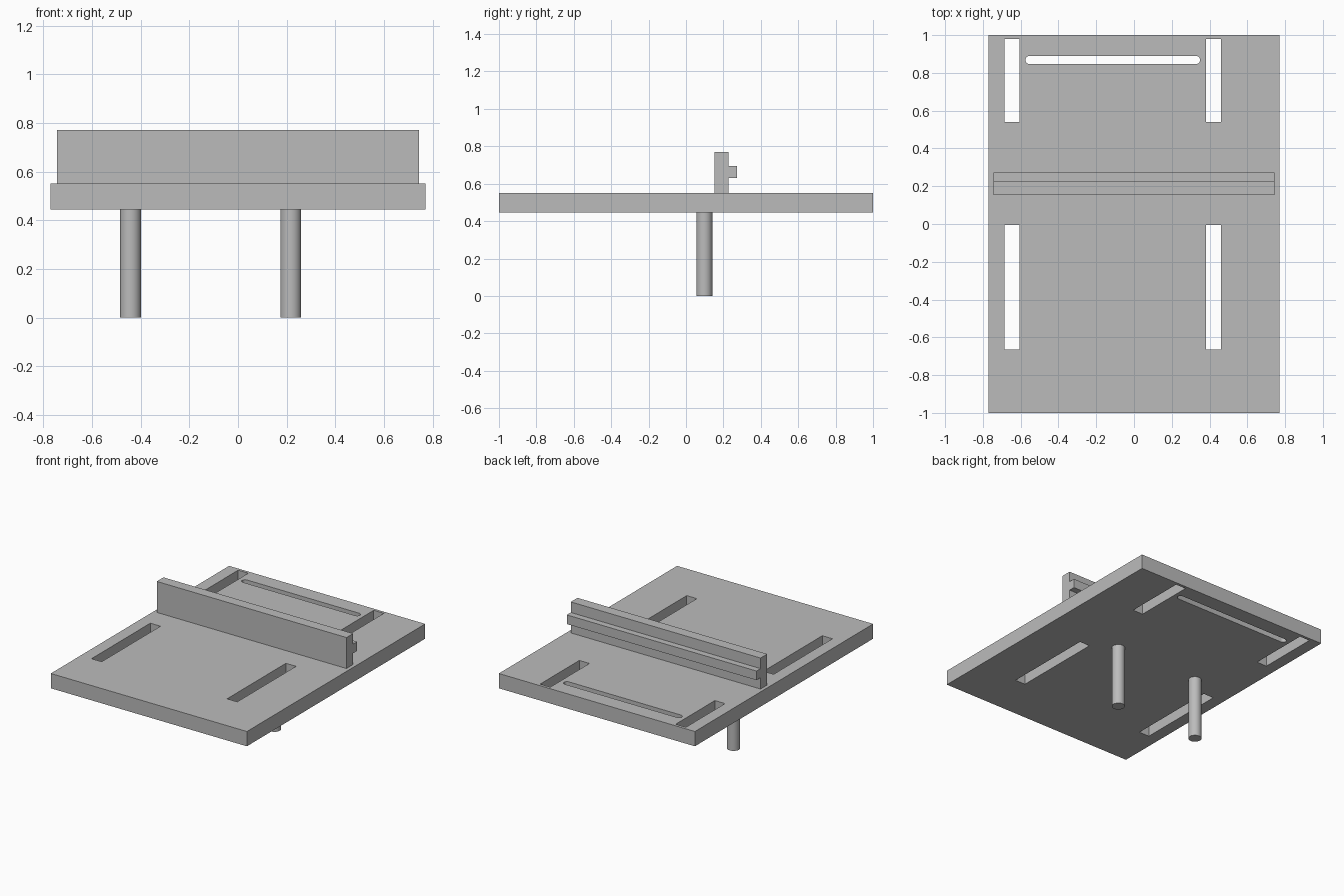
import bpy
import math

cube = bpy.data.objects.get("Cube")
if cube:
    bpy.data.objects.remove(cube, do_unlink=True)

grey = bpy.data.materials.new("plain grey")
grey.use_nodes = True
colour = (0.5, 0.5, 0.5, 1)
grey.diffuse_color = colour
grey.node_tree.nodes["Principled BSDF"].inputs["Base Color"].default_value = colour


def rectangle(x0, x1, y0, y1):
    return [(x0, y0), (x1, y0), (x1, y1), (x0, y1)]


def rounded_slot(x0, x1, y, r, steps=8):
    """Slot outline with half-round ends."""
    points = []
    for cx, start in ((x1 - r, -math.pi / 2), (x0 + r, math.pi / 2)):
        for i in range(steps + 1):
            a = start + math.pi * i / steps
            points.append((cx + r * math.cos(a), y + r * math.sin(a)))
    return points


def extrude_outlines(name, outlines, thickness, location, rotation=(0, 0, 0)):
    """Solid from a flat outline; any further outlines become through holes."""
    curve = bpy.data.curves.new(name, "CURVE")
    curve.dimensions = "2D"
    curve.fill_mode = "BOTH"
    curve.extrude = thickness / 2
    for outline in outlines:
        spline = curve.splines.new("POLY")
        spline.points.add(len(outline) - 1)
        for point, (x, y) in zip(spline.points, outline):
            point.co = (x, y, 0, 1)
        spline.use_cyclic_u = True
    obj = bpy.data.objects.new(name, curve)
    bpy.context.collection.objects.link(obj)
    obj.location = location
    obj.rotation_euler = rotation
    bpy.ops.object.select_all(action="DESELECT")
    bpy.context.view_layer.objects.active = obj
    obj.select_set(True)
    bpy.ops.object.convert(target="MESH")
    obj = bpy.context.object
    obj.name = name
    obj.data.materials.clear()
    obj.data.materials.append(grey)
    bpy.ops.object.shade_smooth_by_angle(angle=math.radians(30))
    return obj


# Base plate with four straight slots and one rounded cross slot
bottom, top = 0.445, 0.55
outlines = [rectangle(-0.77, 0.77, -1, 1)]
for x0, x1 in ((-0.685, -0.605), (0.38, 0.46)):
    for y0, y1 in ((-0.665, -0.005), (0.54, 0.98)):
        outlines.append(rectangle(x0, x1, y0, y1))
outlines.append(rounded_slot(-0.575, 0.35, 0.868, 0.022))
extrude_outlines("base_plate", outlines, top - bottom, (0, 0, (top + bottom) / 2))

# Upright fence with a rib along its back, profile drawn in y and z
profile = [(0.153, top), (0.228, top), (0.228, 0.63), (0.273, 0.63),
           (0.273, 0.695), (0.228, 0.695), (0.228, 0.77), (0.153, 0.77)]
extrude_outlines("fence", [profile], 1.49, (0, 0, 0),
                 (math.pi / 2, 0, math.pi / 2))

# Two round pins under the plate
for name, x in (("right_pin", -0.442), ("left_pin", 0.217)):
    bpy.ops.mesh.primitive_cylinder_add(vertices=48, radius=0.043, depth=bottom,
                                        location=(x, 0.098, bottom / 2))
    pin = bpy.context.object
    pin.name = name
    pin.data.materials.append(grey)
    bpy.ops.object.shade_smooth_by_angle(angle=math.radians(30))
